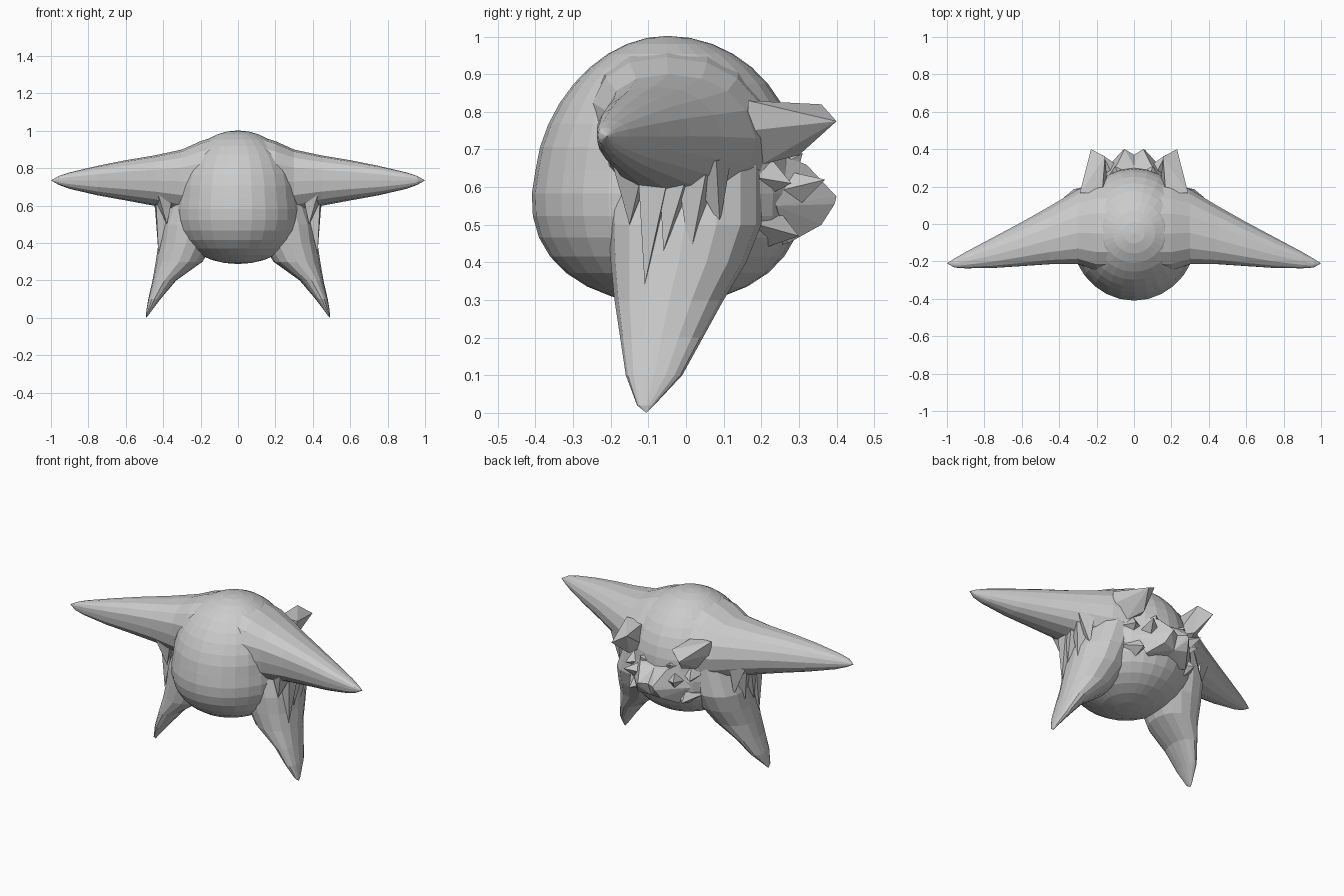
import bpy
import bmesh
from math import cos, sin, tau, copysign
from mathutils import Vector

if "Cube" in bpy.data.objects:
    bpy.data.objects.remove(bpy.data.objects["Cube"], do_unlink=True)

grey = bpy.data.materials.new("light grey")
grey.use_nodes = True
grey.diffuse_color = (0.6, 0.6, 0.6, 1)
grey.node_tree.nodes["Principled BSDF"].inputs["Base Color"].default_value = (0.6, 0.6, 0.6, 1)


def finish(name, bm):
    bmesh.ops.recalc_face_normals(bm, faces=bm.faces)
    mesh = bpy.data.meshes.new(name)
    bm.to_mesh(mesh)
    bm.free()
    mesh.materials.append(grey)
    obj = bpy.data.objects.new(name, mesh)
    bpy.context.collection.objects.link(obj)


def loft(name, rings, tip):
    """Skin a list of closed rings and close the end on a tip point."""
    bm = bmesh.new()
    loops = [[bm.verts.new(p) for p in ring] for ring in rings]
    end = bm.verts.new(tip)
    n = len(loops[0])
    for i in range(n):
        j = (i + 1) % n
        for a, b in zip(loops, loops[1:]):
            bm.faces.new((a[i], a[j], b[j], b[i]))
        bm.faces.new((loops[-1][i], loops[-1][j], end))
    bm.faces.new(loops[0])
    finish(name, bm)


def oval(lo_u, hi_u, lo_v, hi_v, power, lean, sides=16):
    """Oval fitted in a box; power below one squares it off, lean shifts its crest."""
    def bend(c):
        return copysign(abs(c) ** power, c)
    for k in range(sides):
        a = tau * k / sides
        yield ((lo_u + hi_u) / 2 + (hi_u - lo_u) * (bend(cos(a)) / 2 - lean * max(0, sin(a))),
               (lo_v + hi_v) / 2 + (hi_v - lo_v) / 2 * bend(sin(a)))


def hull(name, points):
    bm = bmesh.new()
    for p in points:
        bm.verts.new(p)
    result = bmesh.ops.convex_hull(bm, input=bm.verts)
    loose = [v for v in result["geom_interior"] if isinstance(v, bmesh.types.BMVert)]
    bmesh.ops.delete(bm, geom=loose, context="VERTS")
    finish(name, bm)


def spike(name, base, tip, width):
    """Faceted thorn from a base point to a tip."""
    base, tip = Vector(base), Vector(tip)
    turn = (tip - base).to_track_quat("Z", "Y")
    ring = [base + turn @ Vector((width * cos(tau * k / 4), width * sin(tau * k / 4), 0))
            for k in range(4)]
    hull(name, ring + [tip])


# Round body, fuller towards the underside and leaning back at the crown
bm = bmesh.new()
bmesh.ops.create_uvsphere(bm, u_segments=28, v_segments=18, radius=1)
for v in bm.verts:
    x, y, z = v.co
    full = 1 + 0.25 * max(0, -z)
    lean = 0.04 * max(0, z) * max(0, -y)
    v.co = (x * 0.33 * full, y * 0.35 * full - 0.05 + lean, z * 0.357 + 0.645)
finish("body", bm)

# Limb sections: position along the limb, then the box of the oval
ARM = [(0, -0.24, 0.23, 0.5, 0.985), (0.1, -0.25, 0.23, 0.5, 0.975),
       (0.2, -0.25, 0.225, 0.52, 0.945), (0.3, -0.215, 0.185, 0.56, 0.9),
       (0.45, -0.215, 0.095, 0.6, 0.868), (0.6, -0.225, 0.01, 0.628, 0.843),
       (0.75, -0.235, -0.07, 0.655, 0.813), (0.9, -0.237, -0.15, 0.69, 0.778),
       (0.96, -0.233, -0.185, 0.712, 0.758)]
LEG = [(0.8, 0.03, 0.24, -0.17, 0.17), (0.66, 0.05, 0.36, -0.2, 0.2),
       (0.5, 0.1, 0.415, -0.205, 0.2), (0.4, 0.13, 0.425, -0.2, 0.16),
       (0.3, 0.19, 0.44, -0.19, 0.1), (0.2, 0.33, 0.457, -0.175, 0.045),
       (0.1, 0.415, 0.48, -0.16, -0.01), (0.02, 0.475, 0.493, -0.13, -0.085)]

# Webs under the arm: y of the base, then the tip
WEBS = [(-0.14, 0.38, -0.15, 0.5), (-0.08, 0.425, -0.11, 0.34),
        (-0.02, 0.425, -0.06, 0.43), (0.03, 0.41, 0.01, 0.41), (0.06, 0.39, 0.09, 0.5)]

# Jagged thorns round the back lump: base, then tip
THORNS = [((0.1, 0.24, 0.58), (0.17, 0.37, 0.62)), ((0.17, 0.2, 0.5), (0.18, 0.3, 0.47)),
          ((0.18, 0.19, 0.63), (0.22, 0.28, 0.61)), ((0.08, 0.24, 0.64), (0.1, 0.31, 0.69))]

# Horn and half of the back lump
HORN = [(0.29, 0.165, 0.83), (0.17, 0.165, 0.83), (0.29, 0.165, 0.75), (0.14, 0.19, 0.7),
        (0.22, 0.2, 0.66), (0.155, 0.36, 0.82), (0.23, 0.4, 0.775), (0.18, 0.3, 0.685)]
LUMP = [(0, 0.37, 0.57), (0, 0.34, 0.49), (0, 0.31, 0.65), (0, 0.2, 0.44), (0, 0.2, 0.68),
        (0.05, 0.4, 0.575), (0.06, 0.395, 0.555), (0.08, 0.36, 0.5), (0.09, 0.32, 0.66),
        (0.14, 0.27, 0.45), (0.2, 0.24, 0.55), (0.17, 0.21, 0.7)]

for side, s in (("left", 1), ("right", -1)):
    def flip(p):
        return (p[0] * s, p[1], p[2])

    arm = [[flip((x, y, z)) for y, z in oval(*box, 0.87, 0.08)] for x, *box in ARM]
    loft(side + "_arm", arm, flip((1, -0.21, 0.735)))
    leg = [[flip((x, y, z)) for x, y in oval(*box, 0.92, 0)] for z, *box in LEG]
    loft(side + "_leg", leg, flip((0.49, -0.105, 0)))
    for i, (y, tx, ty, tz) in enumerate(WEBS):
        spike(f"{side}_underarm_web_{i}", flip((0.4, y, 0.67)), flip((tx, ty, tz)), 0.065)
    hull(side + "_horn", map(flip, HORN))
    hull(side + "_back_lump", map(flip, LUMP))
    for i, (base, tip) in enumerate(THORNS):
        spike(f"{side}_back_thorn_{i}", flip(base), flip(tip), 0.075)
